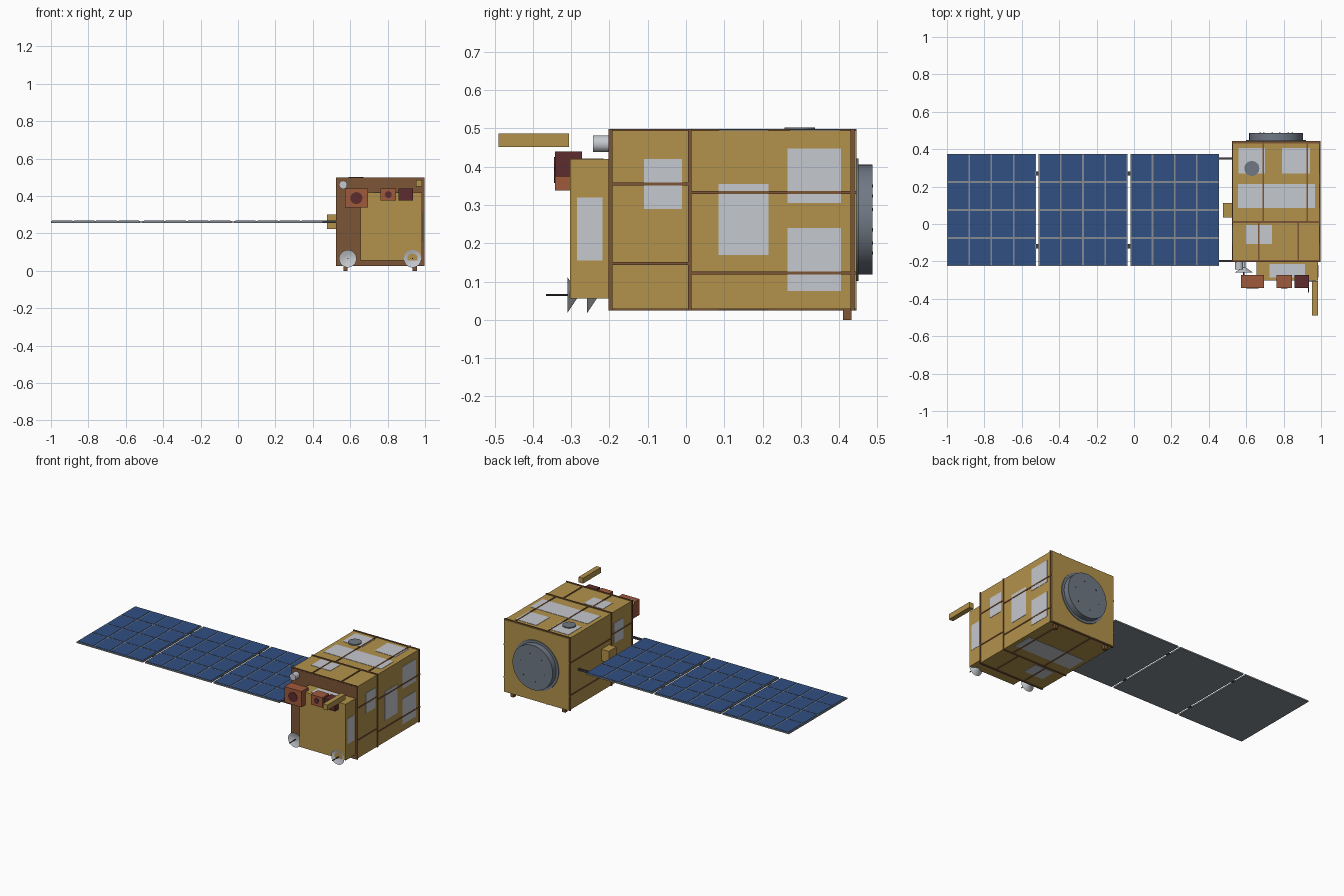
import bpy, bmesh, math
from mathutils import Matrix, Vector

cube = bpy.data.objects.get("Cube")
if cube:
    bpy.data.objects.remove(cube, do_unlink=True)


def material(name, r, g, b):
    m = bpy.data.materials.new(name)
    m.use_nodes = True
    m.diffuse_color = (r, g, b, 1)
    m.node_tree.nodes["Principled BSDF"].inputs["Base Color"].default_value = (r, g, b, 1)
    return m


GOLD = material("gold foil", 0.45, 0.29, 0.07)
BROWN = material("brown strap", 0.2, 0.09, 0.036)
SILVER = material("silver patch", 0.56, 0.58, 0.62)
BLUE = material("solar blue", 0.03, 0.08, 0.23)
FRAME = material("panel grey", 0.23, 0.26, 0.29)
STEEL = material("steel grey", 0.16, 0.19, 0.23)
RUST = material("rust housing", 0.35, 0.1, 0.045)
MAROON = material("maroon glass", 0.11, 0.025, 0.027)
DARK = material("dark metal", 0.05, 0.05, 0.055)


def finish(name, bm, mat, smooth=False):
    bmesh.ops.recalc_face_normals(bm, faces=bm.faces)
    me = bpy.data.meshes.new(name)
    bm.to_mesh(me)
    bm.free()
    me.materials.append(mat)
    ob = bpy.data.objects.new(name, me)
    bpy.context.collection.objects.link(ob)
    if smooth:
        bpy.ops.object.select_all(action="DESELECT")
        ob.select_set(True)
        bpy.context.view_layer.objects.active = ob
        bpy.ops.object.shade_smooth_by_angle(angle=math.radians(35))
    return ob


def boxes(name, mat, *spans):
    """One object from boxes given as (x0, x1, y0, y1, z0, z1)."""
    bm = bmesh.new()
    for x0, x1, y0, y1, z0, z1 in spans:
        mid = Vector((x0 + x1, y0 + y1, z0 + z1)) / 2
        size = Matrix.Diagonal((x1 - x0, y1 - y0, z1 - z0, 1))
        bmesh.ops.create_cube(bm, size=1, matrix=Matrix.Translation(mid) @ size)
    return finish(name, bm, mat)


def lathe(name, mat, centre, profile, axis="y", steps=32):
    """Spin (radius, distance) points round an axis through centre."""
    bm = bmesh.new()
    verts = [bm.verts.new((r, 0, d)) for r, d in profile]
    edges = [bm.edges.new(pair) for pair in zip(verts, verts[1:])]
    bmesh.ops.spin(bm, geom=verts + edges, cent=(0, 0, 0), axis=(0, 0, 1),
                   angle=math.tau, steps=steps, use_duplicate=False)
    bmesh.ops.remove_doubles(bm, verts=bm.verts, dist=1e-5)
    turn = Matrix.Rotation(-math.pi / 2, 4, "X") if axis == "y" else Matrix()
    bm.transform(Matrix.Translation(centre) @ turn)
    return finish(name, bm, mat, True)


def rod(name, mat, centre, r, length, axis="y", steps=24):
    return lathe(name, mat, centre, [(0, 0), (r, 0), (r, length), (0, length)], axis, steps)


# Main body and front bay
X0, X1, Y0, Y1, Z0, Z1 = 0.527, 0.993, -0.2, 0.445, 0.029, 0.495
boxes("main_body", GOLD, (X0, X1, Y0, Y1, Z0, Z1))
boxes("front_bulkhead", BROWN, (X0, X1, Y0 - 0.003, Y0 + 0.002, Z0, Z1))
BX0, BX1, BY0, BZ0, BZ1 = 0.655, 0.985, -0.303, 0.056, 0.42
boxes("front_bay", GOLD, (BX0, BX1, BY0, Y0, BZ0, BZ1))

# Straps: rings round the body, then lengthwise runs on all four sides
T = 0.004
for label, y in (("front", -0.197), ("middle", 0.01), ("rear", 0.435)):
    h = 0.005
    boxes(label + "_ring_strap", BROWN,
          (X0 - T, X1 + T, y - h, y + h, Z1, Z1 + T), (X0 - T, X1 + T, y - h, y + h, Z0 - T, Z0),
          (X0 - T, X0, y - h, y + h, Z0, Z1), (X1, X1 + T, y - h, y + h, Z0, Z1))
sides, tops = [], []
W = 0.004
for ya, yb, zs, xs in ((Y0, 0.01, (0.147, 0.355), (0.668, 0.877)),
                       (0.01, Y1, (0.123, 0.333), (0.69, 0.925))):
    for z in zs:
        sides += [(X0 - T, X0, ya, yb, z - W, z + W), (X1, X1 + T, ya, yb, z - W, z + W)]
    for x in xs:
        tops += [(x - W, x + W, ya, yb, Z1, Z1 + T), (x - W, x + W, ya, yb, Z0 - T, Z0)]
boxes("side_straps", BROWN, *sides)
boxes("top_and_bottom_straps", BROWN, *tops)

# Silver radiator patches
P = 0.002
left = [(-0.11, -0.01, 0.29, 0.42), (0.085, 0.215, 0.17, 0.355),
        (0.265, 0.405, 0.305, 0.448), (0.265, 0.405, 0.075, 0.24)]
boxes("left_patches", SILVER, *[(X1, X1 + P, *s) for s in left])
boxes("right_patch", SILVER, (X0 - P, X0, *left[0]))
top = [(0.56, 0.7, 0.27, 0.405), (0.79, 0.94, 0.27, 0.405),
       (0.555, 0.968, 0.085, 0.215), (0.6, 0.738, -0.107, -0.005)]
boxes("top_patches", SILVER, *[(*s, Z1, Z1 + P) for s in top])
boxes("bottom_patches", SILVER, *[(*s, Z0 - P, Z0) for s in top[2:]])
boxes("bay_patches", SILVER, (BX1, BX1 + P, -0.285, -0.218, 0.155, 0.32),
      (0.725, 0.915, -0.285, -0.215, BZ1, BZ1 + P))

# Rear docking ring and small top cap
CX, CZ = 0.76, 0.262
lathe("rear_ring", STEEL, (CX, Y1, CZ),
      [(0, 0), (0.16, 0), (0.16, 0.005), (0.144, 0.005), (0.144, 0.042), (0, 0.042)], steps=48)
for i in range(6):
    a = i * math.tau / 6 + 0.3
    rod("ring_bolt", DARK, (CX + 0.09 * math.cos(a), Y1 + 0.04, CZ + 0.09 * math.sin(a)),
        0.004, 0.003, steps=8)
rod("top_cap", STEEL, (0.63, 0.297, Z1), 0.04, 0.008, "z", 32)

# Feet
boxes("rear_feet", BROWN, *[(x - 0.011, x + 0.011, 0.41, 0.432, 0, Z0) for x in (0.575, 0.945)])

# Solar wing: three framed panels, each with a grid of cells
N = 4
PW, PY0, PY1 = 0.475, -0.225, 0.375
for i, label in enumerate(("outer", "middle", "inner")):
    px = -1 + i * 0.49
    boxes(label + "_panel_frame", FRAME, (px, px + PW, PY0, PY1, 0.257, 0.266))
    m, g = 0.002, 0.0045
    cw, ch = PW / N, (PY1 - PY0) / N
    cells = []
    for c in range(N):
        for r in range(N):
            x, y = px + c * cw, PY0 + r * ch
            cells.append((x + g + m * (c == 0), x + cw - g, y + g, y + ch - g, 0.265, 0.268))
    boxes(label + "_panel_cells", BLUE, *cells)
boxes("panel_hinges", DARK, *[(x, x + 0.02, y - 0.012, y + 0.012, 0.259, 0.264)
                              for x in (-0.528, -0.038) for y in (-0.12, 0.27)])
boxes("wing_arms", DARK, *[(0.45, X0, y - 0.006, y + 0.006, 0.256, 0.268) for y in (-0.198, 0.35)])
boxes("wing_drive_box", GOLD, (0.475, X0, 0.035, 0.113, 0.225, 0.3))

# Front sensors
boxes("large_sensor", RUST, (0.572, 0.695, -0.342, -0.272, 0.338, 0.44))
rod("large_sensor_lens", MAROON, (0.633, -0.345, 0.389), 0.032, 0.004)
boxes("small_sensor", RUST, (0.762, 0.845, -0.342, -0.272, 0.375, 0.44))
rod("small_sensor_lens", MAROON, (0.804, -0.345, 0.408), 0.018, 0.004)
boxes("dark_sensor", MAROON, (0.857, 0.935, -0.342, -0.272, 0.375, 0.44))
boxes("sensor_boom", GOLD, (0.953, 0.985, -0.49, -0.305, 0.452, 0.487))
rod("star_tracker", SILVER, (0.562, -0.243, 0.46), 0.022, 0.045)

# Dish antennas with feed rods
for label, x, y in (("right", 0.587, -0.258), ("left", 0.933, -0.31)):
    lathe(label + "_dish", SILVER, (x, y, 0.065),
          [(0, 0.012), (0.025, 0.008), (0.047, 0), (0.008, 0.026), (0.008, 0.06), (0, 0.06)])
    rod(label + "_dish_feed", DARK, (x, y - 0.055, 0.065), 0.003, 0.07, steps=8)
